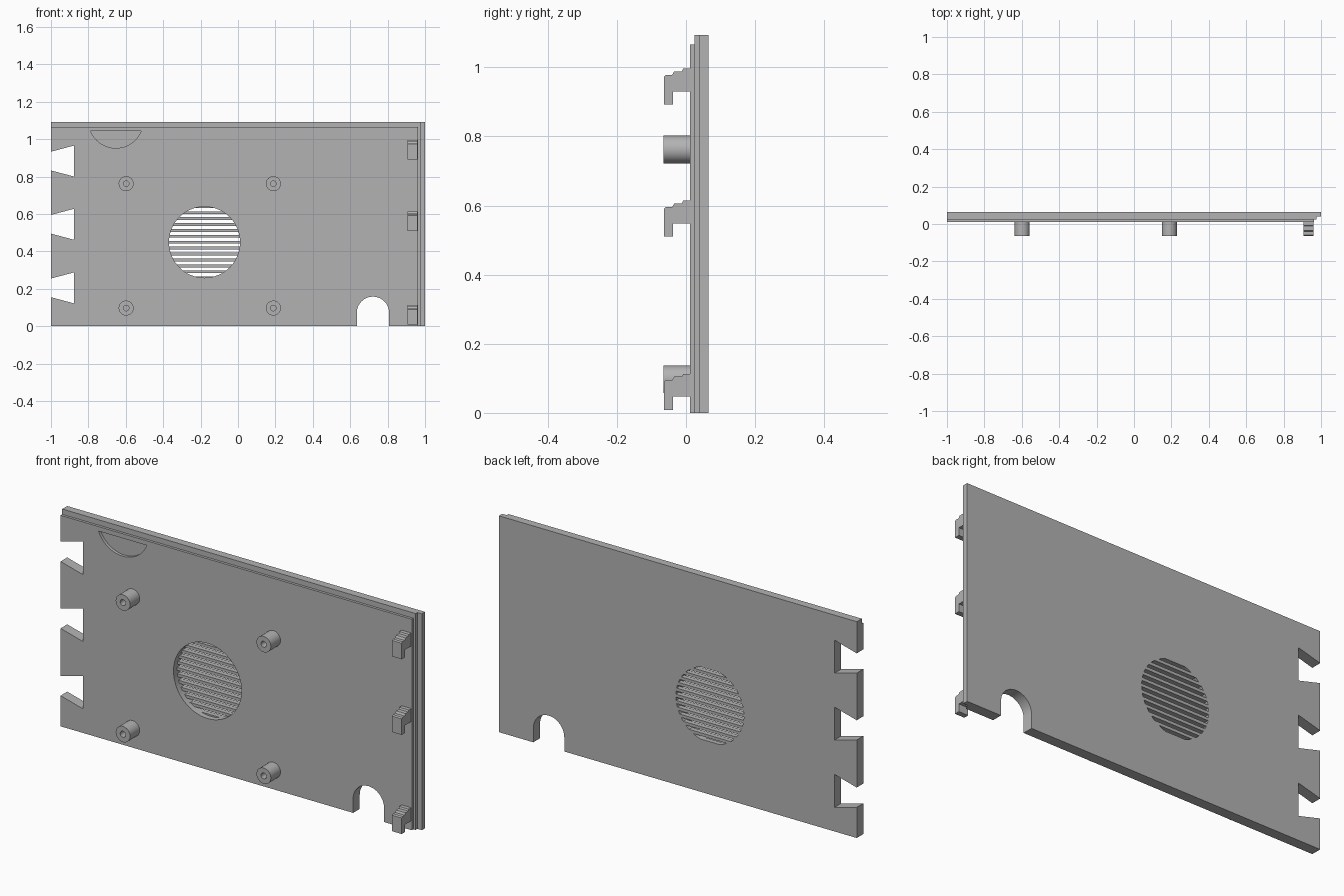
import bpy, bmesh, math

if "Cube" in bpy.data.objects:
    bpy.data.objects.remove(bpy.data.objects["Cube"])

grey = bpy.data.materials.new("plain grey")
grey.diffuse_color = (0.45, 0.45, 0.45, 1)
grey.use_nodes = True
grey.node_tree.nodes["Principled BSDF"].inputs["Base Color"].default_value = grey.diffuse_color

FRONT, BACK, TOP = 0.012, 0.065, 1.093


def prism(name, pts, axis, lo, hi):
    """Extrude a 2D outline along an axis: 'x' takes (y, z), 'y' (x, z), 'z' (x, y)."""
    place = {"x": lambda a, b, d: (d, a, b),
             "y": lambda a, b, d: (a, d, b),
             "z": lambda a, b, d: (a, b, d)}[axis]
    bm = bmesh.new()
    ends = [[bm.verts.new(place(a, b, d)) for a, b in pts] for d in (lo, hi)]
    n = len(pts)
    bm.faces.new(ends[0])
    bm.faces.new(ends[1])
    for i in range(n):
        j = (i + 1) % n
        bm.faces.new((ends[0][i], ends[0][j], ends[1][j], ends[1][i]))
    bmesh.ops.recalc_face_normals(bm, faces=bm.faces)
    me = bpy.data.meshes.new(name)
    bm.to_mesh(me)
    bm.free()
    me.materials.append(grey)
    ob = bpy.data.objects.new(name, me)
    bpy.context.collection.objects.link(ob)
    return ob


def arc(cx, cz, r, a0, a1, n):
    """Points on an arc, angles in degrees, both ends included."""
    angles = [math.radians(a0 + (a1 - a0) * i / n) for i in range(n + 1)]
    return [(cx + r * math.cos(a), cz + r * math.sin(a)) for a in angles]


def circle(cx, cz, r, n=48):
    return arc(cx, cz, r, 0, 360, n)[:-1]


def rect(a0, b0, a1, b1):
    return [(a0, b0), (a1, b0), (a1, b1), (a0, b1)]


def select(ob):
    bpy.ops.object.select_all(action="DESELECT")
    ob.select_set(True)
    bpy.context.view_layer.objects.active = ob


def combine(ob, tool, operation="DIFFERENCE"):
    """Apply a boolean and discard the tool object."""
    mod = ob.modifiers.new("cut", "BOOLEAN")
    mod.object, mod.operation, mod.solver = tool, operation, "EXACT"
    select(ob)
    bpy.ops.object.modifier_apply(modifier=mod.name)
    bpy.data.objects.remove(tool, do_unlink=True)


def smooth(ob):
    select(ob)
    bpy.ops.object.shade_smooth_by_angle(angle=math.radians(30))


# Panel with a stepped right edge and a rebate along the top
panel = prism("panel", [(-1, FRONT), (0.963, FRONT), (0.963, 0.025), (0.975, 0.025),
                        (0.975, 0.039), (1, 0.039), (1, BACK), (-1, BACK)], "z", 0, TOP)
combine(panel, prism("top_rebate", rect(-1.1, 1.066, 1.1, 1.2), "y", -0.1, 0.025))

# Dovetail notches in the left edge
for z in (0.883, 0.545, 0.205):
    outer, inner = 0.050, 0.083
    slope = (inner - outer) / 0.124 * 0.1
    combine(panel, prism("notch", [(-1.1, z - outer + slope), (-0.876, z - inner),
                                   (-0.876, z + inner), (-1.1, z + outer - slope)],
                         "y", -0.1, 0.2))

# Arched cable opening at the bottom
combine(panel, prism("arch", [(0.635, -0.1), (0.808, -0.1)]
                     + arc(0.7215, 0.0715, 0.0865, 0, 180, 24), "y", -0.1, 0.2))

# Shallow finger recess near the top
half = math.degrees(math.acos(0.055 / 0.1457))
combine(panel, prism("recess", arc(-0.653, 1.098, 0.1457, 270 - half, 270 + half, 24),
                     "y", -0.1, 0.027))

# Round fan grille: opening in front, slots through the back skin
GX, GZ, GR = -0.179, 0.449, 0.19
SKIN = 0.040
combine(panel, prism("grille_opening", circle(GX, GZ, GR, 64), "y", -0.1, SKIN))
pitch, count, gap = 0.0316, 12, 0.0165
for i in range(count):
    z = (i - (count - 1) / 2) * pitch
    z0, z1 = z - gap / 2, z + gap / 2
    a0, a1 = (math.degrees(math.asin(v / GR)) for v in (z0, z1))
    outline = arc(GX, GZ, GR, a0, a1, 4) + arc(GX, GZ, GR, 180 - a1, 180 - a0, 4)
    combine(panel, prism("slot", outline, "y", SKIN - 0.005, 0.2))
smooth(panel)

# Hollow screw posts
for x in (-0.598, 0.189):
    for z in (0.097, 0.762):
        post = prism("screw_post", circle(x, z, 0.04), "y", -0.065, FRONT + 0.002)
        combine(post, prism("bore", circle(x, z, 0.015, 24), "y", -0.1, FRONT - 0.002))
        smooth(post)

# Stepped clip hooks along the right edge
for z in (0.892, 0.510, 0.009):
    outline = [(-0.064, 0), (-0.038, 0), (-0.038, 0.038), (FRONT + 0.002, 0.038),
               (FRONT + 0.002, 0.104), (-0.008, 0.104), (-0.012, 0.096), (-0.034, 0.096),
               (-0.040, 0.086), (-0.058, 0.086), (-0.064, 0.081)]
    prism("clip_hook", [(y, z + h) for y, h in outline], "x", 0.907, 0.960)
